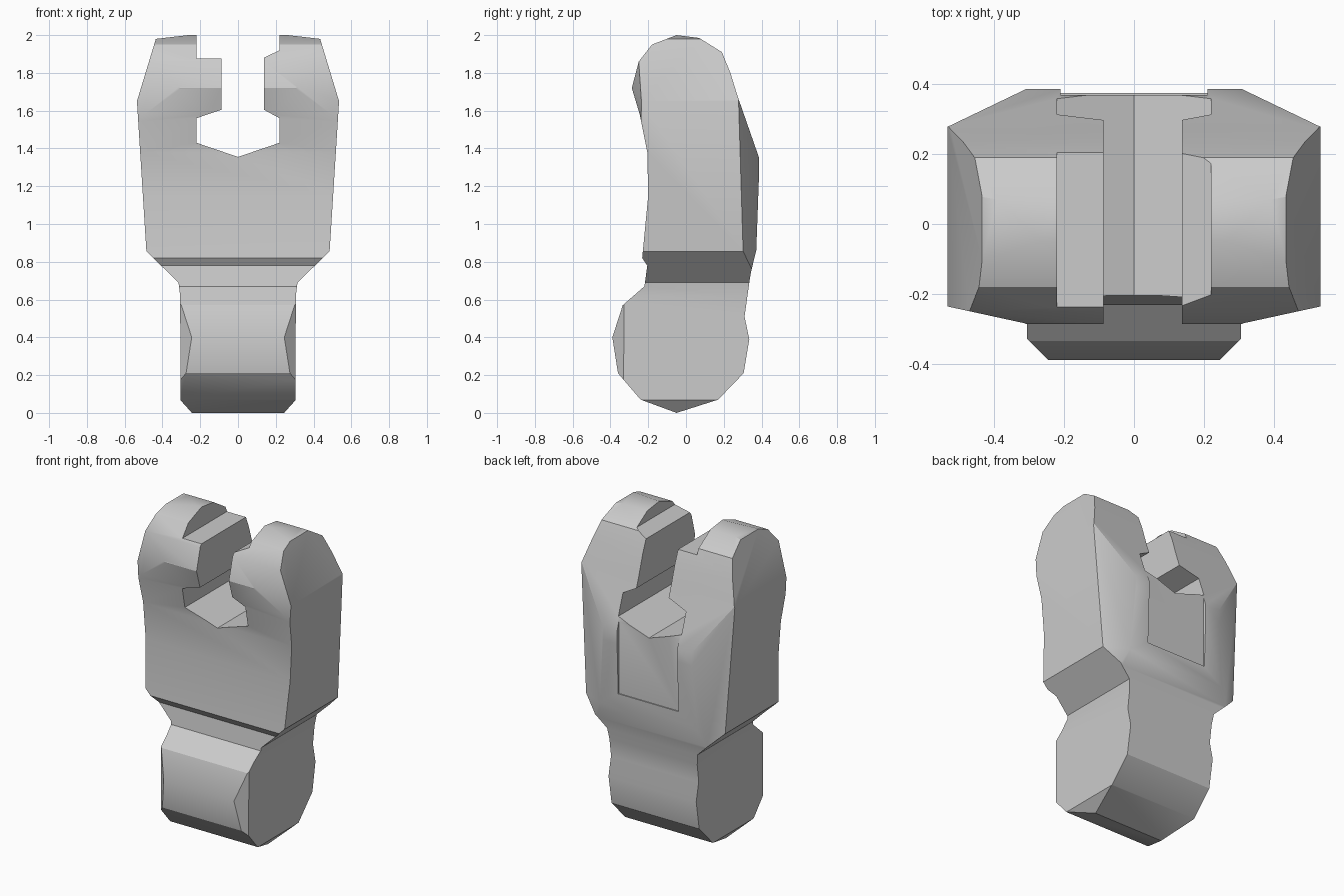
import bpy, bmesh, math
from mathutils import Matrix

cube = bpy.data.objects.get("Cube")
if cube:
    bpy.data.objects.remove(cube, do_unlink=True)

grey = bpy.data.materials.new("plain_grey")
grey.use_nodes = True
colour = (0.6, 0.6, 0.6, 1)
grey.diffuse_color = colour
grey.node_tree.nodes["Principled BSDF"].inputs["Base Color"].default_value = colour


def prism(name, outline, place, low, high):
    """Extrude a flat outline; place maps (u, v, depth) to x, y, z."""
    bm = bmesh.new()
    face = bm.faces.new([bm.verts.new(place(u, v, low)) for u, v in outline])
    moved = bmesh.ops.extrude_face_region(bm, geom=[face])["geom"]
    offset = [b - a for a, b in zip(place(0, 0, low), place(0, 0, high))]
    bmesh.ops.translate(bm, vec=offset,
                        verts=[g for g in moved if isinstance(g, bmesh.types.BMVert)])
    bmesh.ops.recalc_face_normals(bm, faces=bm.faces)
    mesh = bpy.data.meshes.new(name)
    bm.to_mesh(mesh)
    bm.free()
    mesh.materials.append(grey)
    obj = bpy.data.objects.new(name, mesh)
    bpy.context.collection.objects.link(obj)
    return obj


def mirrored(half):
    return half + [(-u, v) for u, v in reversed(half)]


def combine(target, tool, operation):
    tool.hide_render = True
    mod = target.modifiers.new(tool.name, "BOOLEAN")
    mod.operation, mod.solver, mod.object = operation, "EXACT", tool
    bpy.context.view_layer.objects.active = target
    bpy.ops.object.modifier_apply(modifier=mod.name)
    bpy.data.objects.remove(tool, do_unlink=True)


# Side silhouette (y, z): rounded foot, narrow waist, bulging claw
side = [(-.05, 2), (.07, 1.985), (.19, 1.91), (.235, 1.8), (.272, 1.68), (.387, 1.35),
        (.387, 1.27), (.372, .86), (.345, .75), (.335, .69), (.31, .51), (.335, .39),
        (.305, .21), (.17, .07), (-.05, 0), (-.24, .07), (-.36, .21), (-.39, .4),
        (-.335, .57), (-.22, .67), (-.205, .78), (-.232, .82), (-.2, 1.15),
        (-.205, 1.38), (-.245, 1.58), (-.287, 1.72), (-.25, 1.86), (-.18, 1.95)]
claw = prism("claw_hand", side, lambda y, z, x: (x, y, z), -.7, .7)

# Front silhouette (x, z): a shared outer edge and uneven inner grips
outer = [(.24, -.005), (.305, .068), (.306, .62), (.315, .69), (.485, .855),
         (.535, 1.65), (.435, 1.98), (.22, 2.005)]
inner_left = [(.22, 1.92), (.137, 1.88), (.137, 1.605), (.22, 1.56), (.22, 1.43)]
inner_right = [(-.22, 1.43), (-.22, 1.56), (-.088, 1.605), (-.088, 1.875), (-.22, 1.875)]
front = outer + inner_left + [(0, 1.355)] + inner_right + [(-x, z) for x, z in reversed(outer)]
combine(claw, prism("front_shape", front, lambda x, z, y: (x, y, z), -.7, .7), "INTERSECT")

# Plan outline (x, y): chamfered foot corners and tapered outer flanks
plan = mirrored([(.225, -.41), (.311, -.324), (.311, -.285), (.6, -.222), (.6, .247), (.29, .396)])
combine(claw, prism("plan_shape", plan, lambda x, y, z: (x, y, z), -.3, 2.3), "INTERSECT")

# Shallow recess between the two ridges on the back
recess = [(-.21, .369), (.21, .369), (.21, .5), (-.21, .5)]
combine(claw, prism("back_recess", recess, lambda x, y, z: (x, y, z), .95, 1.6), "DIFFERENCE")

# Tidy seams and shade
bm = bmesh.new()
bm.from_mesh(claw.data)
bmesh.ops.remove_doubles(bm, verts=bm.verts, dist=.0005)
bmesh.ops.recalc_face_normals(bm, faces=bm.faces)
bm.to_mesh(claw.data)
bm.free()
bpy.ops.object.select_all(action="DESELECT")
claw.select_set(True)
bpy.context.view_layer.objects.active = claw
bpy.ops.object.shade_smooth_by_angle(angle=math.radians(30))
